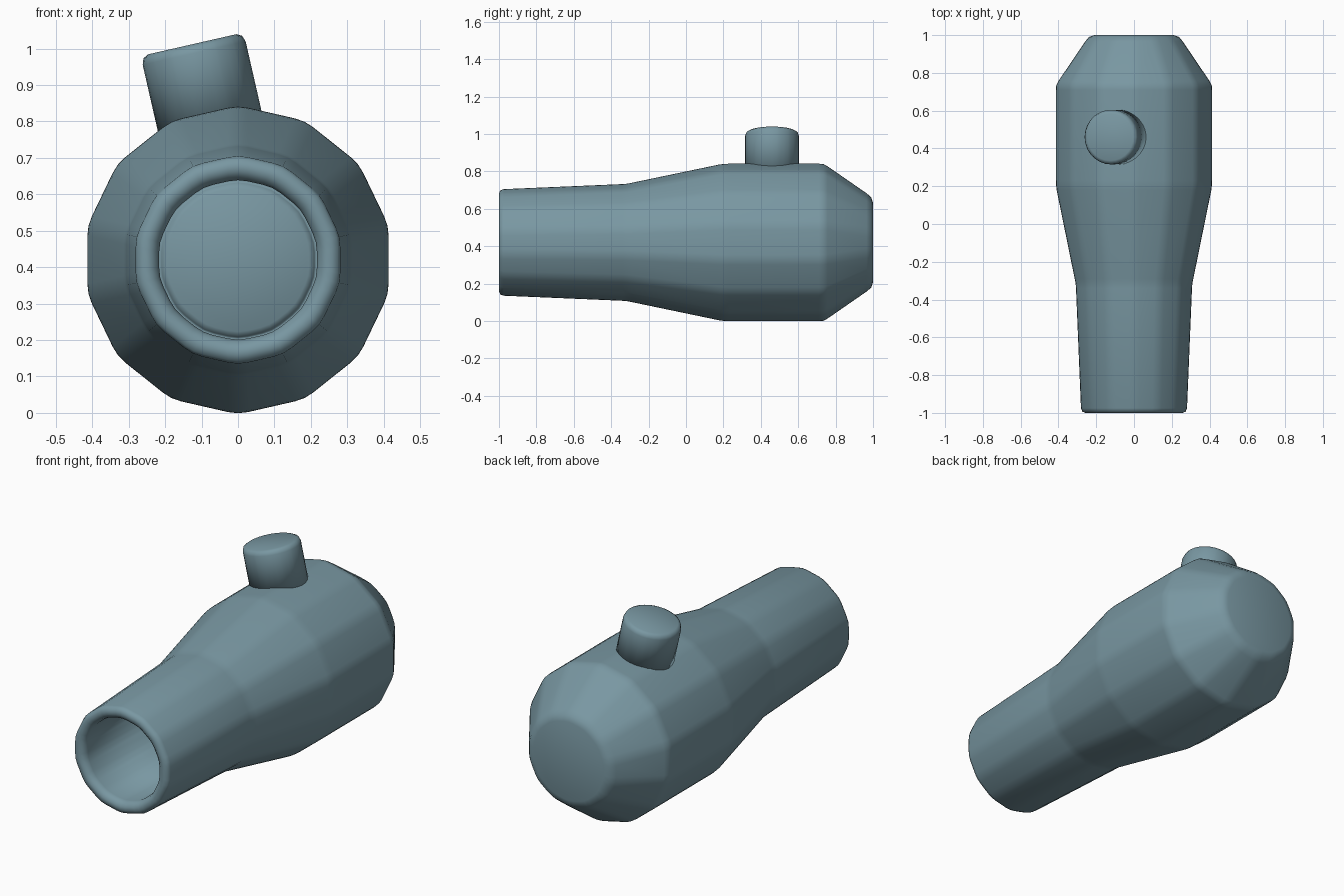
import bpy, bmesh, math
from mathutils import Matrix, Vector

if "Cube" in bpy.data.objects:
    bpy.data.objects.remove(bpy.data.objects["Cube"])

SIDES = 14
BEVEL = 0.028

paint = bpy.data.materials.new("blue_grey_paint")
paint.diffuse_color = (0.19, 0.31, 0.36, 1)
paint.use_nodes = True
paint.node_tree.nodes["Principled BSDF"].inputs["Base Color"].default_value = paint.diffuse_color


def section(radius):
    """Polygon whose corners are rounded by a bevel of fixed width."""
    edge = 2 * radius * math.sin(math.pi / SIDES)
    soft = min(BEVEL / edge, 0.42)
    corners = [radius * Vector((math.cos(2 * math.pi * i / SIDES),
                                math.sin(2 * math.pi * i / SIDES))) for i in range(SIDES)]
    pts = []
    for i, c in enumerate(corners):
        a = c.lerp(corners[i - 1], soft)
        b = c.lerp(corners[(i + 1) % SIDES], soft)
        pts += [a, c * 0.5 + (a + b) * 0.25, b]
    return pts


def loft(name, profile, matrix):
    """Sweep the section along local z through (position, radius) pairs, capped."""
    bm = bmesh.new()
    rings = [[bm.verts.new((p.x, p.y, z)) for p in section(r)] for z, r in profile]
    n = SIDES * 3
    for lo, hi in zip(rings, rings[1:]):
        for i in range(n):
            j = (i + 1) % n
            bm.faces.new((lo[i], lo[j], hi[j], hi[i]))
    bm.faces.new(rings[0][::-1])
    bm.faces.new(rings[-1])
    bmesh.ops.recalc_face_normals(bm, faces=bm.faces)
    for f in bm.faces:
        f.smooth = True
    me = bpy.data.meshes.new(name)
    bm.to_mesh(me)
    bm.free()
    me.materials.append(paint)
    ob = bpy.data.objects.new(name, me)
    bpy.context.collection.objects.link(ob)
    ob.matrix_world = matrix


# Hollow barrel: bore floor, bore wall, rounded muzzle, flared body, tapered back
barrel_profile = [
    (-0.30, 0.20), (-0.29, 0.215), (-0.27, 0.222),
    (-0.965, 0.222), (-0.985, 0.228), (-1.0, 0.247),
    (-1.0, 0.264), (-0.993, 0.281), (-0.975, 0.288),
    (-0.34, 0.315), (-0.315, 0.317), (-0.29, 0.322),
    (0.18, 0.420), (0.205, 0.423), (0.23, 0.424),
    (0.71, 0.424), (0.735, 0.422), (0.757, 0.410),
    (0.965, 0.266), (0.99, 0.245), (1.0, 0.214),
]
# local z -> world y, local x -> world z (corner at the top)
barrel_matrix = Matrix(((0, 1, 0, 0), (0, 0, 1, 0), (1, 0, 0, 0.42), (0, 0, 0, 1)))
loft("barrel", barrel_profile, barrel_matrix)

# Fuse stub, square to the facet just left of the top (half a facet step)
tilt = Matrix.Rotation(-math.pi / SIDES, 4, 'Y')
stub_profile = [(0.37, 0.148), (0.58, 0.148), (0.597, 0.142), (0.605, 0.127)]
loft("fuse_stub", stub_profile,
     Matrix.Translation((0, 0.46, 0.42)) @ tilt @ Matrix.Translation((0.009, 0, 0)))
